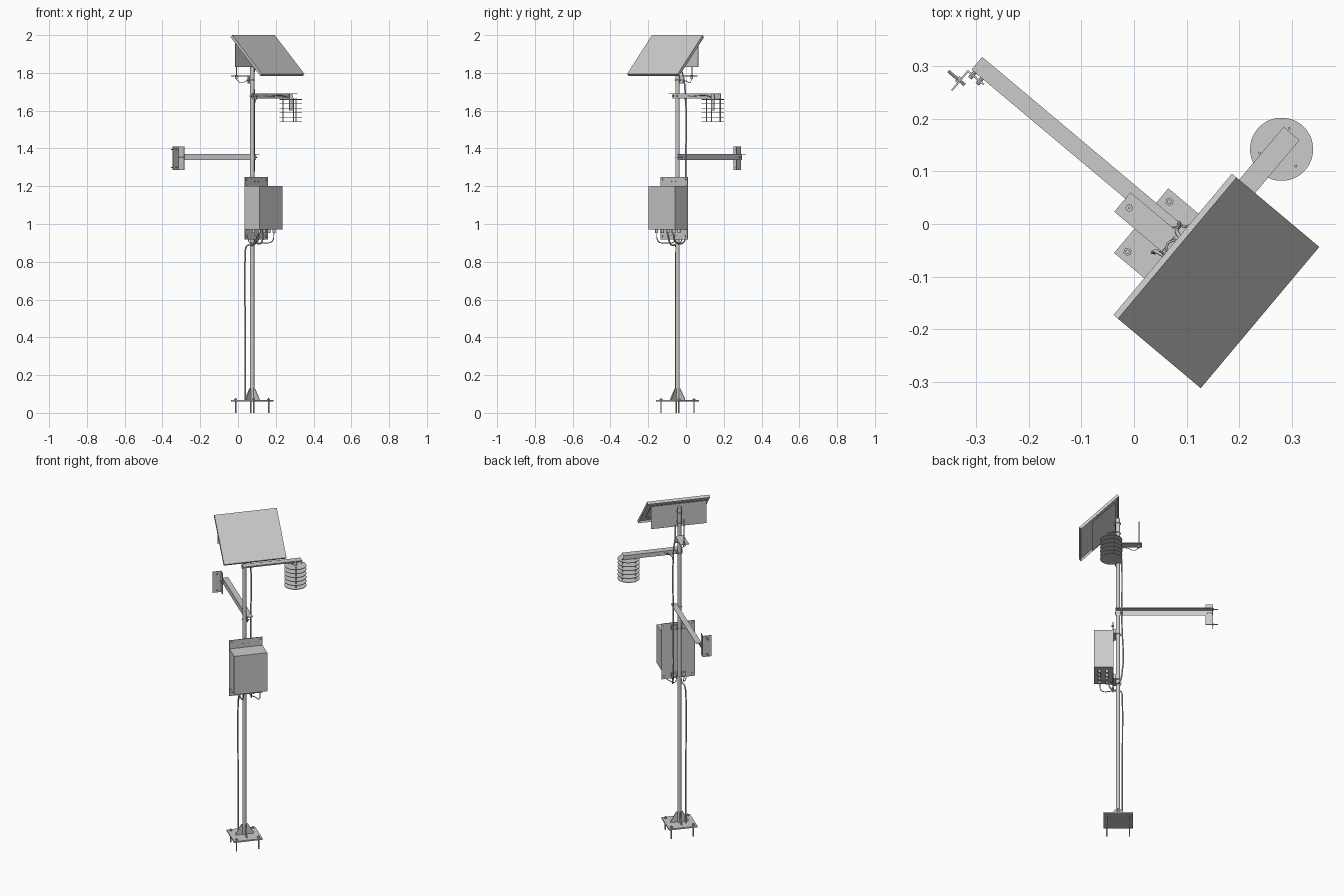
import bpy, bmesh, math
from mathutils import Vector, Matrix

cube = bpy.data.objects.get("Cube")
if cube:
    bpy.data.objects.remove(cube, do_unlink=True)

# The mast stands off centre and everything on it is turned by 50 degrees.
# Local axes: x along the panel width, -y to the enclosure side.
MAST = Matrix.Translation((0.075, -0.045, 0)) @ Matrix.Rotation(math.radians(50), 4, 'Z')

steel = bpy.data.materials.new("light_grey_metal")
steel.use_nodes = True
GREY = (0.6, 0.6, 0.6, 1)
steel.diffuse_color = GREY
steel.node_tree.nodes["Principled BSDF"].inputs["Base Color"].default_value = GREY


def finish(name, bm, smooth=False):
    mesh = bpy.data.meshes.new(name)
    bmesh.ops.recalc_face_normals(bm, faces=bm.faces)
    bm.to_mesh(mesh)
    bm.free()
    mesh.materials.append(steel)
    obj = bpy.data.objects.new(name, mesh)
    bpy.context.collection.objects.link(obj)
    obj.matrix_world = MAST
    if smooth:
        bpy.ops.object.select_all(action='DESELECT')
        obj.select_set(True)
        bpy.context.view_layer.objects.active = obj
        bpy.ops.object.shade_smooth_by_angle(angle=math.radians(40))
    return obj


def add_box(bm, lo, hi):
    lo, hi = Vector(lo), Vector(hi)
    m = Matrix.Translation((lo + hi) / 2) @ Matrix.Diagonal((*(hi - lo), 1))
    return bmesh.ops.create_cube(bm, size=1, matrix=m)["verts"]


def add_rod(bm, a, b, r, sides=12, r2=None):
    a, b = Vector(a), Vector(b)
    d = b - a
    m = Matrix.Translation((a + b) / 2) @ d.to_track_quat('Z', 'Y').to_matrix().to_4x4()
    bmesh.ops.create_cone(bm, cap_ends=True, segments=sides, radius1=r,
                          radius2=r if r2 is None else r2, depth=d.length, matrix=m)


def boxes(name, *pairs):
    bm = bmesh.new()
    for lo, hi in pairs:
        add_box(bm, lo, hi)
    return finish(name, bm)


def rods(name, items):
    bm = bmesh.new()
    for item in items:
        add_rod(bm, *item)
    return finish(name, bm, True)


def cable(name, points, r=0.003, smooth=True):
    curve = bpy.data.curves.new(name, 'CURVE')
    curve.dimensions = '3D'
    curve.bevel_depth = r
    curve.bevel_resolution = 1
    curve.resolution_u = 4
    curve.use_fill_caps = True
    spline = curve.splines.new('BEZIER' if smooth else 'POLY')
    pts = spline.bezier_points if smooth else spline.points
    pts.add(len(points) - 1)
    for p, co in zip(pts, points):
        if smooth:
            p.co = co
            p.handle_left_type = p.handle_right_type = 'AUTO'
        else:
            p.co = (*co, 1)
    curve.materials.append(steel)
    obj = bpy.data.objects.new(name, curve)
    bpy.context.collection.objects.link(obj)
    obj.matrix_world = MAST


R = 0.0115  # mast radius


def u_bolt(name, z, heading, reach=0.026):
    """Bolt bent round the mast, with its two legs pointing along heading."""
    turn = Matrix.Rotation(math.radians(heading), 3, 'Z')
    r = R + 0.002
    arc = [(r * math.cos(t), r * math.sin(t)) for t in
           (math.pi / 2 + math.pi * i / 8 for i in range(9))]
    path = [turn @ Vector((x, y, z)) for x, y in [(reach, r)] + arc + [(reach, -r)]]
    cable(name, path, 0.0022, False)
    rods(name + "_nuts", [(turn @ Vector((0.016, s * r, z)), turn @ Vector((0.021, s * r, z)),
                           0.0045, 6) for s in (-1, 1)])


# Mast and base
rods("mast", [((0, 0, 0.065), (0, 0, 1.95), R, 24)])
boxes("base_plate", ((-0.08, -0.08, 0.06), (0.08, 0.08, 0.068)))
corners = [(sx * 0.062, sy * 0.062) for sx in (-1, 1) for sy in (-1, 1)]
rods("anchor_bolts", [((x, y, 0), (x, y, 0.078), 0.004) for x, y in corners])
rods("anchor_nuts", [((x, y, 0.068), (x, y, 0.073), 0.008, 6) for x, y in corners])
bm = bmesh.new()
for k in range(4):
    spin = Matrix.Rotation(k * math.pi / 2, 3, 'Z')
    ring = [bm.verts.new(spin @ Vector((x, -0.002, z))) for x, z in
            ((0.009, 0.068), (0.05, 0.068), (0.05, 0.074), (0.018, 0.13), (0.009, 0.13))]
    face = bm.faces.new(ring)
    out = bmesh.ops.extrude_face_region(bm, geom=[face])["geom"]
    bmesh.ops.translate(bm, verts=[v for v in out if isinstance(v, bmesh.types.BMVert)],
                        vec=spin @ Vector((0, 0.004, 0)))
finish("base_gussets", bm)

# Solar panel: a framed slab tilted 45 degrees with a recessed underside
bm = bmesh.new()
add_box(bm, (-0.175, -0.145, -0.016), (0.175, 0.145, 0))
under = min(bm.faces, key=lambda f: f.calc_center_median().z)
bmesh.ops.inset_individual(bm, faces=[under], thickness=0.006)
bmesh.ops.translate(bm, verts=under.verts, vec=(0, 0, 0.011))
tilt = Matrix.Translation((0.004, -0.1085, 1.8975)) @ Matrix.Rotation(math.radians(45), 4, 'X')
bmesh.ops.transform(bm, matrix=tilt, verts=bm.verts)
finish("solar_panel", bm)

# Folded bracket: a vertical sheet on the mast and a sloping sheet under the panel
boxes("panel_bracket_back", ((-0.155, -0.016, 1.83), (0.155, -0.0125, 1.965)))
bm = bmesh.new()
add_box(bm, (-0.155, -0.18, -0.003), (0.155, 0, 0))
bmesh.ops.transform(bm, verts=bm.verts, matrix=Matrix.Translation((0, -0.0125, 1.97))
                    @ Matrix.Rotation(math.radians(45), 4, 'X'))
finish("panel_bracket_slope", bm)
for z in (1.86, 1.92):
    u_bolt("panel_u_bolt", z, -90)

# Antenna on a small angle bracket behind the mast
boxes("antenna_bracket", ((-0.02, 0.0125, 1.782), (0.028, 0.13, 1.785)),
      ((-0.02, 0.0125, 1.745), (0.028, 0.0155, 1.785)))
u_bolt("antenna_u_bolt", 1.762, 90)
rods("antenna", [((0.004, 0.113, 1.768), (0.004, 0.113, 1.79), 0.007, 12),
                 ((0.004, 0.113, 1.785), (0.004, 0.113, 1.93), 0.0025, 8)])
cable("antenna_cable", [(0.004, 0.113, 1.768), (0.01, 0.09, 1.748), (0.02, 0.04, 1.758),
                        (0.034, 0.02, 1.74), (0.038, 0.018, 1.7)], 0.0018)

# Sensor arm: an angle section carrying a louvred shield
boxes("shield_arm", ((-0.02, -0.052, 1.687), (0.31, -0.0125, 1.69)),
      ((-0.02, -0.0155, 1.665), (0.31, -0.0125, 1.69)))
u_bolt("shield_arm_u_bolt", 1.678, -90)
SX, SY = 0.275, -0.037
levels = [1.54 + 0.0235 * i for i in range(6)]
bm = bmesh.new()
for z in levels:
    add_rod(bm, (SX, SY, z), (SX, SY, z + 0.003), 0.06, 32)
finish("shield_plates", bm, True)
stays = [(SX + 0.042 * math.cos(a), SY + 0.042 * math.sin(a))
         for a in (math.radians(20 + 120 * k) for k in range(3))]
rods("shield_stays", [((x, y, 1.54), (x, y, 1.668), 0.0028, 8) for x, y in stays])
rods("shield_sensor", [((SX, SY, 1.6), (SX, SY, 1.687), 0.009, 12)])
cable("shield_cable", [(SX, SY, 1.66), (0.24, -0.025, 1.676), (0.12, -0.022, 1.676),
                       (0.05, 0.005, 1.67), (0.04, 0.02, 1.63)], 0.0022)

# Rear arm: a longer angle section with an upright angle at its end
boxes("rear_arm", ((0.0125, -0.015, 1.367), (0.044, 0.511, 1.37)),
      ((0.0125, -0.015, 1.338), (0.0155, 0.511, 1.37)))
u_bolt("rear_arm_u_bolt", 1.353, 0)
boxes("end_bracket", ((0.004, 0.475, 1.285), (0.0075, 0.516, 1.41)),
      ((-0.042, 0.5125, 1.285), (0.0075, 0.516, 1.41)))
rods("end_bracket_bolts", [((-0.018, 0.502, z), (-0.018, 0.543, z), 0.003, 8) for z in (1.3, 1.395)]
     + [((-0.018, 0.516, z), (-0.018, 0.521, z), 0.007, 6) for z in (1.3, 1.395)]
     + [((-0.002, y, 1.353), (0.022, y, 1.353), 0.004, 8) for y in (0.485, 0.503)])

# Enclosure with its mounting plate
boxes("enclosure", ((-0.093, -0.13, 0.97), (0.093, -0.03, 1.2)))
boxes("enclosure_plate", ((-0.093, -0.03, 0.918), (0.093, -0.026, 1.25)))
boxes("enclosure_rails", *[((-0.04, -0.026, z - 0.012), (0.04, -0.0125, z + 0.012))
                           for z in (0.94, 1.225)])
for z in (0.94, 1.225):
    u_bolt("enclosure_u_bolt", z, -90, 0.036)
rods("plate_bolts", [((x, -0.035, z), (x, -0.022, z), 0.006, 6)
                     for x in (-0.08, 0.08) for z in (0.935, 1.235)])
glands = [(x, y) for x in (-0.06, -0.02, 0.02, 0.06) for y in (-0.06, -0.1)]
rods("cable_glands", [((x, y, 0.952), (x, y, 0.971), 0.008, 10) for x, y in glands])

# Cables and the earth rod down the mast
cable("earth_conduit", [(-0.03, 0.022, 0.065), (-0.03, 0.022, 0.4), (-0.03, 0.022, 0.84),
                        (-0.025, 0.015, 0.885), (-0.02, -0.03, 0.89), (-0.02, -0.06, 0.955)], 0.004)
cable("mast_cable", [(0.02, -0.06, 0.955), (0.025, -0.045, 0.905), (0.038, 0.0, 0.9),
                     (0.04, 0.02, 0.95), (0.04, 0.02, 1.3), (0.038, 0.018, 1.7),
                     (0.025, 0.01, 1.8), (0.02, -0.03, 1.86)], 0.004)
for x in (-0.06, 0.06):
    cable("loop_cable", [(x, -0.1, 0.955), (x, -0.09, 0.91), (x * 0.8, -0.04, 0.9),
                         (x * 0.4, 0.0, 0.905), (x * 0.35, 0.018, 0.94)], 0.0025)
